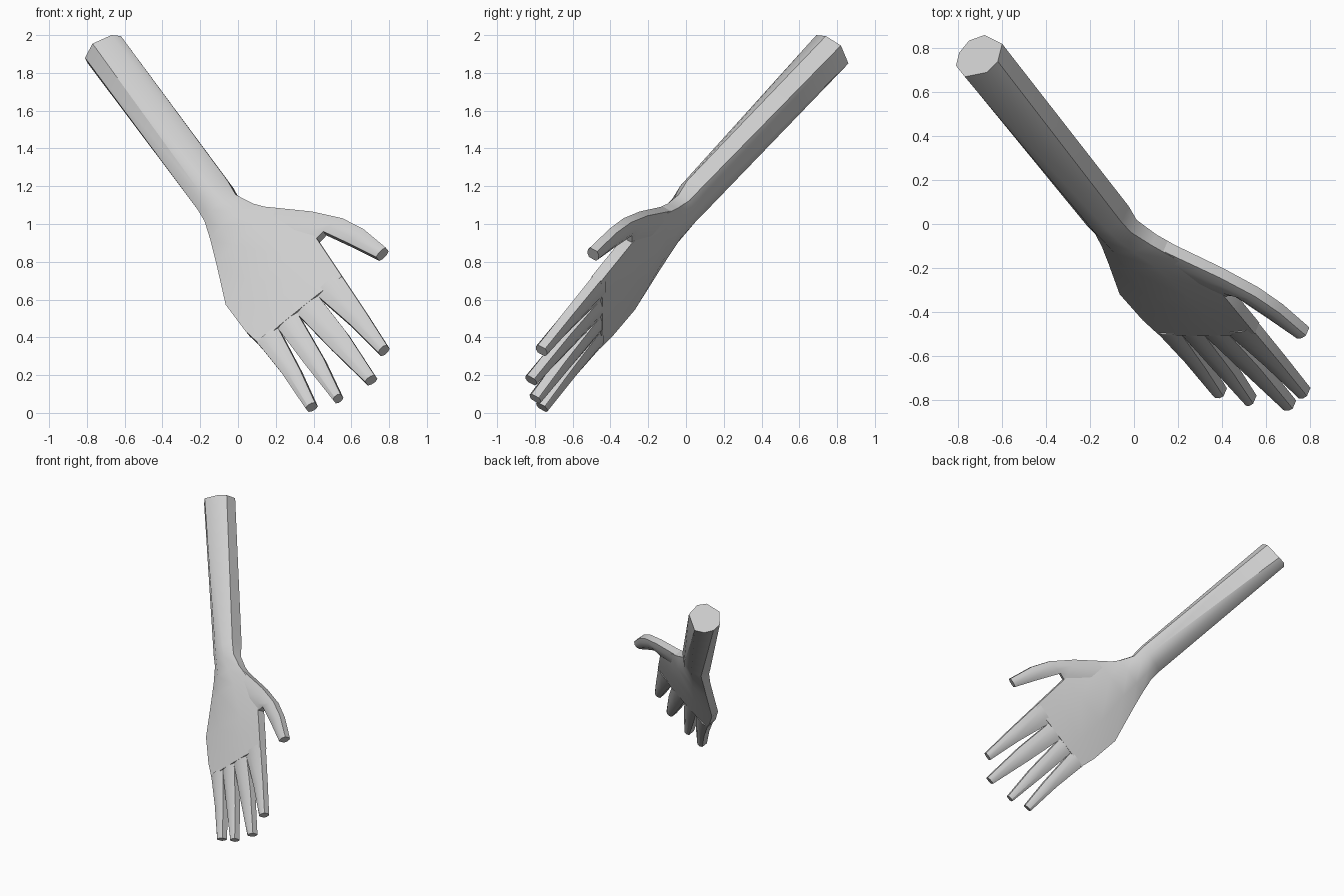
import bpy, bmesh
from mathutils import Vector

if "Cube" in bpy.data.objects:
    bpy.data.objects.remove(bpy.data.objects["Cube"])

skin = bpy.data.materials.new("light_grey")
skin.diffuse_color = (0.62, 0.62, 0.62, 1)
skin.use_nodes = True
skin.node_tree.nodes["Principled BSDF"].inputs["Base Color"].default_value = skin.diffuse_color

# The hand lies in a tilted plane; FRONT is the direction its front face looks
FRONT = Vector((-0.35, -0.83, 0.44)).normalized()


def on_plane(x, z):
    return Vector((x, (-0.51 - 0.35 * x + 0.44 * z) / 0.83, z))


def flat_ring(left, right, mid, edge):
    """Eight-sided flattened section between two side points."""
    l, r = on_plane(*left), on_plane(*right)
    half = [(0, edge), (0.3, mid), (0.7, mid), (1, edge)]
    front = [l.lerp(r, k) + FRONT * t / 2 for k, t in half]
    back = [l.lerp(r, k) - FRONT * t / 2 for k, t in reversed(half)]
    return front + back


def loft(name, rings, angle):
    bm = bmesh.new()
    loops = [[bm.verts.new(p) for p in ring] for ring in rings]
    for a, b in zip(loops, loops[1:]):
        for i in range(len(a)):
            j = (i + 1) % len(a)
            bm.faces.new((a[i], a[j], b[j], b[i]))
    bm.faces.new(loops[0])
    bm.faces.new(loops[-1])
    bmesh.ops.recalc_face_normals(bm, faces=bm.faces)
    mesh = bpy.data.meshes.new(name)
    bm.to_mesh(mesh)
    bm.free()
    mesh.materials.append(skin)
    ob = bpy.data.objects.new(name, mesh)
    bpy.context.collection.objects.link(ob)
    bpy.ops.object.select_all(action='DESELECT')
    ob.select_set(True)
    bpy.context.view_layer.objects.active = ob
    bpy.ops.object.shade_smooth_by_angle(angle=angle)
    return ob


# Forearm and palm in one skin: cut end, wrist, palm, knuckle line
arm_end = [Vector(p) for p in [
    (-0.81, 0.72, 1.88), (-0.77, 0.67, 1.955), (-0.67, 0.69, 2.0),
    (-0.62, 0.74, 1.995), (-0.60, 0.82, 1.945), (-0.68, 0.86, 1.85),
    (-0.75, 0.835, 1.84), (-0.795, 0.78, 1.85)]]
loft("forearm_and_palm", [
    arm_end,
    flat_ring((-0.20, 1.06), (-0.04, 1.21), 0.17, 0.09),
    flat_ring((-0.165, 1.0), (0.0, 1.14), 0.15, 0.07),
    flat_ring((-0.135, 0.9), (0.09, 1.095), 0.13, 0.06),
    flat_ring((-0.105, 0.78), (0.22, 1.06), 0.12, 0.06),
    flat_ring((-0.055, 0.56), (0.42, 0.92), 0.105, 0.06),
    flat_ring((0.05, 0.42), (0.49, 0.815), 0.09, 0.06),
    flat_ring((0.12, 0.355), (0.56, 0.71), 0.08, 0.06),
], 0.7)

# Digits: pairs of side points from root to tip
digits = {
    "little_finger": [((0.11, 0.36), (0.22, 0.45)), ((0.12, 0.35), (0.225, 0.43)),
                      ((0.24, 0.2), (0.335, 0.22)), ((0.365, 0.015), (0.415, 0.045))],
    "ring_finger": [((0.21, 0.45), (0.32, 0.53)), ((0.225, 0.43), (0.33, 0.505)),
                    ((0.36, 0.25), (0.46, 0.28)), ((0.51, 0.06), (0.55, 0.09))],
    "middle_finger": [((0.31, 0.53), (0.42, 0.62)), ((0.33, 0.505), (0.44, 0.60)),
                      ((0.49, 0.34), (0.58, 0.42)), ((0.68, 0.155), (0.73, 0.19))],
    "index_finger": [((0.42, 0.62), (0.54, 0.73)), ((0.44, 0.60), (0.56, 0.71)),
                     ((0.60, 0.46), (0.68, 0.53)), ((0.75, 0.31), (0.795, 0.35))],
    "thumb": [((0.12, 0.95), (0.10, 1.085)), ((0.25, 0.9), (0.25, 1.07)),
              ((0.42, 0.91), (0.40, 1.055)), ((0.46, 0.95), (0.56, 1.02)),
              ((0.60, 0.885), (0.67, 0.965)), ((0.74, 0.815), (0.79, 0.865))],
}
for name, pairs in digits.items():
    n = len(pairs) - 1
    loft(name, [flat_ring(l, r, 0.08 - 0.01 * i / n, 0.055 - 0.01 * i / n)
                for i, (l, r) in enumerate(pairs)], 0.5)
